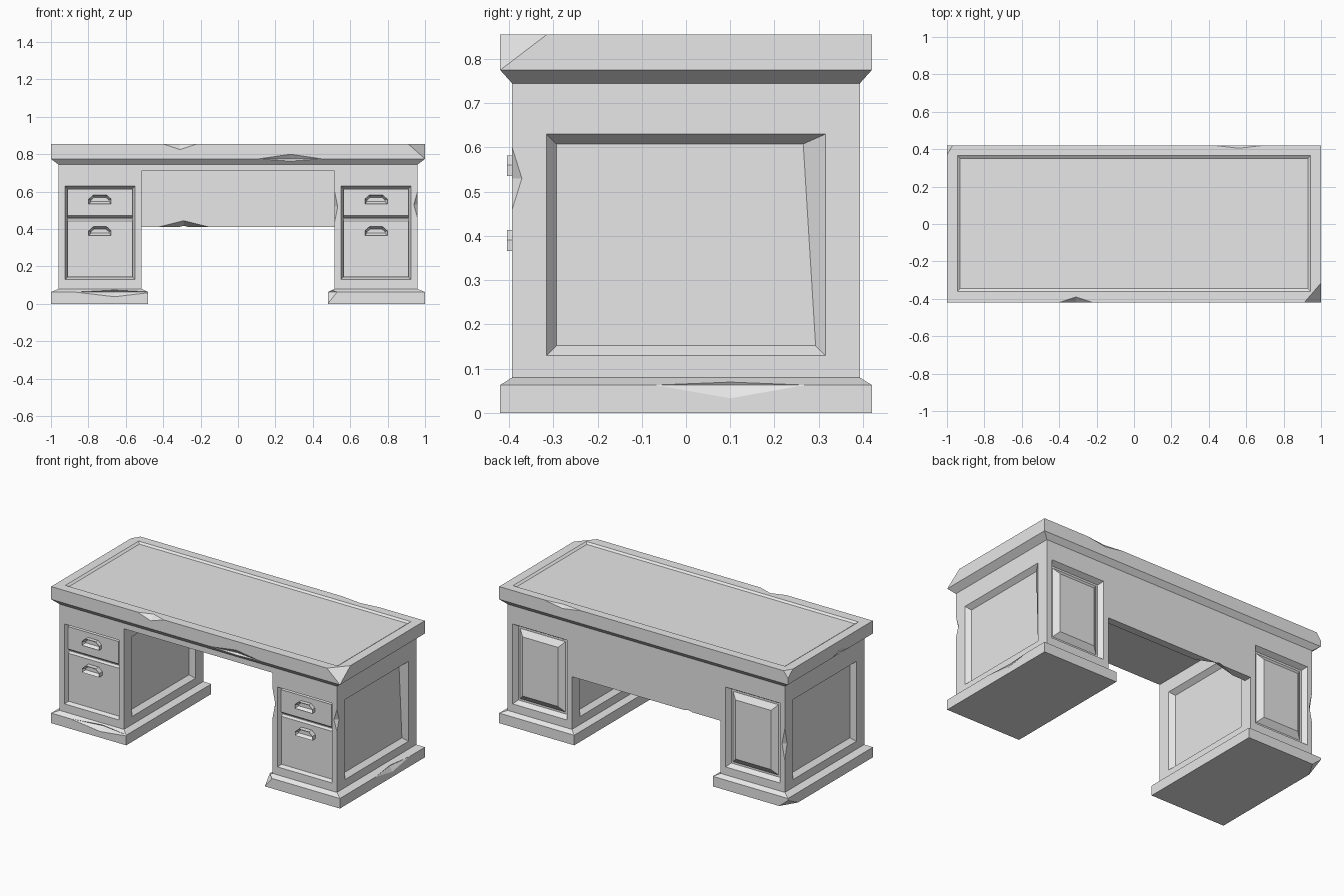
import bpy, bmesh
from mathutils import Vector

cube = bpy.data.objects.get("Cube")
if cube:
    bpy.data.objects.remove(cube)

grey = bpy.data.materials.new("plain grey")
grey.use_nodes = True
grey.diffuse_color = (0.8, 0.8, 0.8, 1)
grey.node_tree.nodes["Principled BSDF"].inputs["Base Color"].default_value = (0.8, 0.8, 0.8, 1)


def loft(rings):
    """Closed solid through rectangles (x0, x1, y0, y1, z)."""
    bm = bmesh.new()
    loops = [[bm.verts.new(p) for p in ((a, c, z), (b, c, z), (b, d, z), (a, d, z))]
             for a, b, c, d, z in rings]
    bm.faces.new(loops[0])
    bm.faces.new(loops[-1])
    for low, high in zip(loops, loops[1:]):
        for i in range(4):
            j = (i + 1) % 4
            bm.faces.new((low[i], low[j], high[j], high[i]))
    bmesh.ops.recalc_face_normals(bm, faces=bm.faces[:])
    bm.normal_update()
    return bm


def inset(bm, face, thickness, depth):
    bmesh.ops.inset_individual(bm, faces=[face], thickness=thickness, depth=depth,
                               use_even_offset=True)
    bm.normal_update()


def panel(bm, direction, lo, hi, steps):
    """Frame a rectangle on the face pointing in direction, then step it in or out."""
    direction = Vector(direction)
    face = max((f for f in bm.faces if f.normal.dot(direction) > 0.9),
               key=lambda f: f.calc_area())
    inset(bm, face, 0.01, 0)
    centre = face.calc_center_median()
    for v in face.verts:
        for k in range(3):
            if not direction[k]:
                v.co[k] = lo[k] if v.co[k] < centre[k] else hi[k]
    for thickness, depth in steps:
        inset(bm, face, thickness, depth)
    return face


def finish(bm, name):
    mesh = bpy.data.meshes.new(name)
    bm.to_mesh(mesh)
    bm.free()
    mesh.materials.append(grey)
    obj = bpy.data.objects.new(name, mesh)
    bpy.context.collection.objects.link(obj)
    return obj


def chip(obj, chips):
    """Knock tapered flat chips off edges and corners: (centre, radii)."""
    bm = bmesh.new()
    for centre, radii in chips:
        verts = []
        for k in range(3):
            for s in (-1, 1):
                p = Vector(centre)
                p[k] += s * radii[k]
                verts.append(bm.verts.new(p))
        bmesh.ops.convex_hull(bm, input=verts)
    bmesh.ops.recalc_face_normals(bm, faces=bm.faces[:])
    cutter = finish(bm, "chip_cutter")
    cutter.hide_render = True
    mod = obj.modifiers.new("chips", "BOOLEAN")
    mod.object = cutter
    mod.solver = "EXACT"
    graph = bpy.context.evaluated_depsgraph_get()
    mesh = bpy.data.meshes.new_from_object(obj.evaluated_get(graph))
    obj.modifiers.clear()
    obj.data = mesh
    mesh.materials.clear()
    mesh.materials.append(grey)
    for poly in mesh.polygons:
        poly.material_index = 0
    bpy.data.objects.remove(cutter)


def span(side, inner, outer):
    return (inner, outer) if side > 0 else (-outer, -inner)


def handle(name, x, z):
    """Hooded pull with clipped shoulders and a hollow front."""
    bm = bmesh.new()
    outline = ((-.06, 0), (.06, 0), (.06, .025), (.035, .047), (-.035, .047), (-.06, .025))
    face = bm.faces.new([bm.verts.new((x + u, -.37, z + w)) for u, w in outline])
    out = bmesh.ops.extrude_face_region(bm, geom=[face])["geom"]
    front = next(g for g in out if isinstance(g, bmesh.types.BMFace))
    bmesh.ops.translate(bm, vec=(0, -.035, 0), verts=front.verts[:])
    bmesh.ops.recalc_face_normals(bm, faces=bm.faces[:])
    bm.normal_update()
    inset(bm, front, .012, -.02)
    finish(bm, name)


# Desk top with sloped underside and shallow sunken writing surface
bm = loft([(-.96, .96, -.393, .393, .745), (-1, 1, -.42, .42, .775), (-1, 1, -.42, .42, .855)])
panel(bm, (0, 0, 1), (-.943, -.36, 0), (.943, .365, 0), [(.014, -.01)])
top = finish(bm, "desk_top")
chip(top, [((1, -.42, .855), (.09, .105, .08)),
           ((.28, -.42, .775), (.17, .02, .025)),
           ((-.31, -.42, .855), (.09, .03, .03)),
           ((-1, .42, .855), (.03, .05, .04)),
           ((.56, .42, .855), (.13, .015, .02)),
           ((-1, -.1, .775), (.015, .09, .03))])

# Apron under the top and back panel of the knee space
finish(loft([(-.515, .515, -.393, .393, .71), (-.515, .515, -.393, .393, .745)]), "apron")
back = finish(loft([(-.515, .515, .345, .393, .41), (-.515, .515, .345, .393, .71)]), "back_panel")
chip(back, [((-.29, .345, .41), (.14, .06, .035))])

body_chips = {
    1: [((.96, -.393, .53), (.02, .022, .07)),
        ((.515, -.393, .52), (.018, .03, .09))],
    -1: [((-.96, .393, .38), (.02, .022, .1))],
}
plinth_chips = {
    1: [((1, .1, .063), (.02, .17, .03)), ((.48, -.42, .063), (.05, .05, .062))],
    -1: [((-.66, -.42, .063), (.21, .03, .025)), ((-1, .42, 0), (.06, .1, .05))],
}

for side, label in ((1, "left"), (-1, "right")):
    # Plinth
    a, b = span(side, .48, 1)
    c, d = span(side, .515, .96)
    plinth = finish(loft([(a, b, -.42, .42, 0), (a, b, -.42, .42, .063),
                          (c, d, -.393, .393, .08)]), label + "_plinth")
    chip(plinth, plinth_chips[side])

    # Pedestal with sunken sides, drawer opening and raised back field
    bm = loft([(c, d, -.393, .393, .08), (c, d, -.393, .393, .745)])
    a, b = span(side, .55, .925)
    for direction in (1, -1):
        floor = panel(bm, (direction, 0, 0), (0, -.315, .13), (0, .315, .63), [(.022, -.03)])
        if side == direction == 1:
            for v in floor.verts:  # warped corner of the panel
                if v.co.y > 0 and v.co.z > .4:
                    v.co.y -= .028
    panel(bm, (0, -1, 0), (a, 0, .13), (b, 0, .63), [(.013, -.03)])
    panel(bm, (0, 1, 0), (a, 0, .13), (b, 0, .63), [(.018, -.03), (.012, 0), (.035, .025)])
    pedestal = finish(bm, label + "_pedestal")
    chip(pedestal, body_chips[side])

    # Drawers with bevelled meeting edges, and their pulls
    a, b = span(side, .563, .912)
    finish(loft([(a, b, -.36, -.35, .457), (a, b, -.38, -.35, .473),
                 (a, b, -.38, -.35, .613)]), label + "_upper_drawer")
    finish(loft([(a, b, -.374, -.35, .143), (a, b, -.374, -.35, .443),
                 (a, b, -.364, -.35, .455)]), label + "_lower_drawer")
    handle(label + "_upper_handle", side * .738, .535)
    handle(label + "_lower_handle", side * .738, .366)
